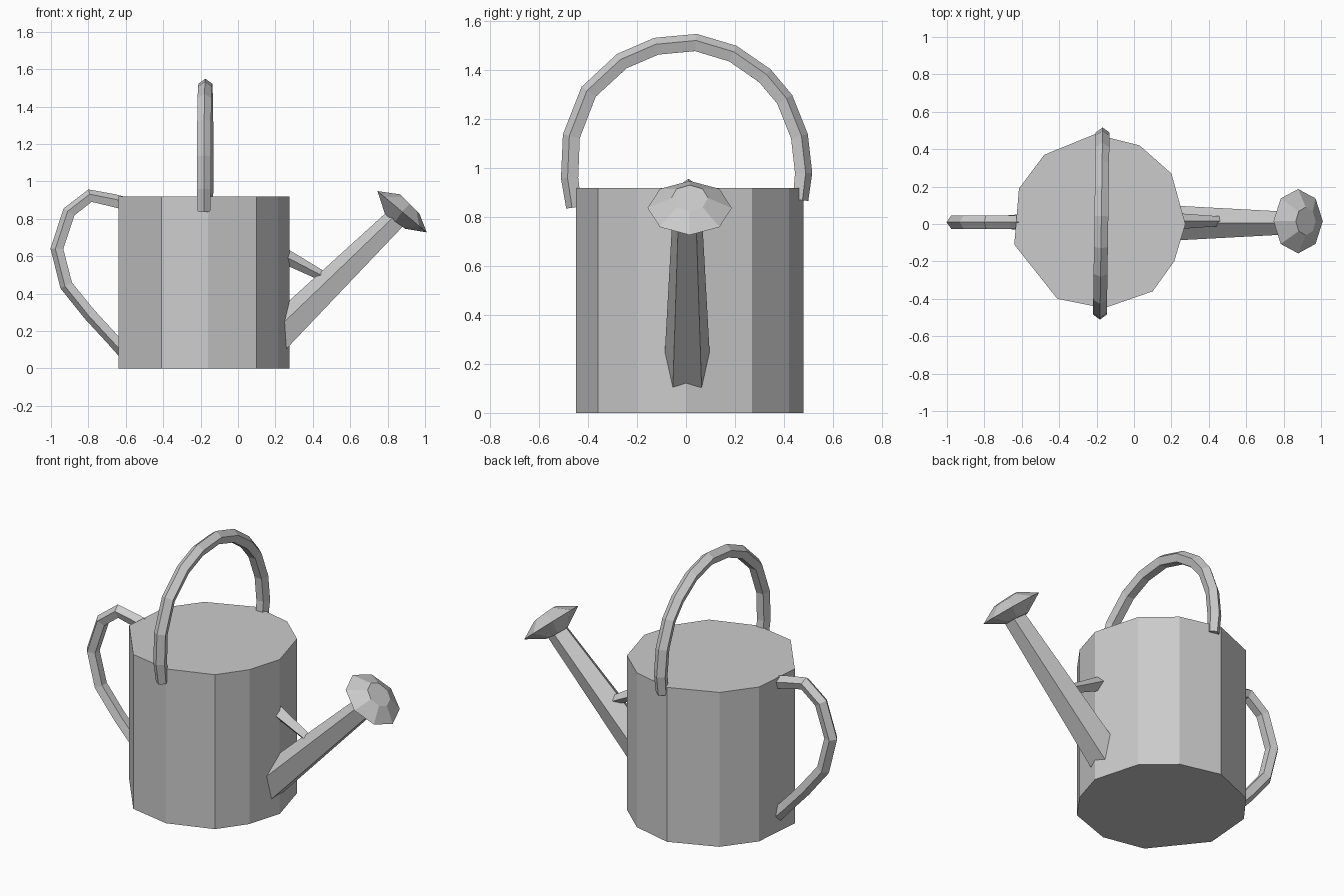
import bpy, bmesh, math
from mathutils import Vector

if "Cube" in bpy.data.objects:
    bpy.data.objects.remove(bpy.data.objects["Cube"])


def skin(name, rings):
    """Bridge equal-sized rings of points and cap both ends."""
    bm = bmesh.new()
    loops = [[bm.verts.new(p) for p in ring] for ring in rings]
    n = len(loops[0])
    for a, b in zip(loops, loops[1:]):
        for i in range(n):
            j = (i + 1) % n
            bm.faces.new((a[i], a[j], b[j], b[i]))
    bm.faces.new(loops[0][::-1])
    bm.faces.new(loops[-1])
    bmesh.ops.recalc_face_normals(bm, faces=bm.faces)
    mesh = bpy.data.meshes.new(name)
    bm.to_mesh(mesh)
    bm.free()
    obj = bpy.data.objects.new(name, mesh)
    bpy.context.collection.objects.link(obj)
    return obj


def tube(name, path, radii, sides, normal, phase=0.0):
    """Low-poly tube along a path lying in the plane with the given normal."""
    pts = [Vector(p) for p in path]
    normal = Vector(normal)
    rings = []
    for k, p in enumerate(pts):
        t = (pts[min(k + 1, len(pts) - 1)] - pts[max(k - 1, 0)]).normalized()
        up = normal.cross(t).normalized()
        side = t.cross(up)
        angles = [phase + math.tau * i / sides for i in range(sides)]
        rings.append([p + (up * math.cos(a) + side * math.sin(a)) * radii[k]
                      for a in angles])
    return skin(name, rings)


# Body: closed, slightly uneven drum
outline = [(-.21, .48), (.03, .42), (.20, .27), (.275, 0), (.215, -.2), (.10, -.36),
           (-.16, -.45), (-.41, -.40), (-.64, -.11), (-.615, .19), (-.48, .37)]
skin("body", [[(x, y, z) for x, y in outline] for z in (0, .92)])

# Carrying handle arching over the top
arch = [(-.455, .84), (-.472, .96), (-.465, 1.13), (-.395, 1.31), (-.26, 1.435),
        (-.12, 1.495), (.04, 1.51), (.19, 1.465), (.32, 1.375), (.40, 1.28),
        (.46, 1.13), (.477, .98), (.465, .87)]
tube("top_handle", [(-.175 + .015 * y, y, z) for y, z in arch],
     [.035] + [.039] * 11 + [.035], 5, (1, 0, 0))

# Rear pouring handle
grip = [(-.59, .875), (-.67, .895), (-.79, .92), (-.90, .835), (-.965, .64),
        (-.915, .445), (-.79, .29), (-.67, .16), (-.59, .08)]
tube("back_handle", [(x, .01, z) for x, z in grip],
     [.038] * 8 + [.045], 5, (0, 1, 0))

# Tapered spout with a ridge underneath
tube("spout", [(.20, .005, .16), (.85, .005, .80)], [.1, .063], 5, (0, 1, 0), math.pi)

# Sprinkler head: flared cone with a faceted domed face
tube("sprinkler_head",
     [(.84, .015, .785), (.8775, .015, .8375), (.918, .015, .878)],
     [.066, .172, .075], 8, (0, 1, 0))

# Brace between body and spout
tube("spout_brace", [(.24, .015, .605), (.46, .015, .49)], [.042, .026], 4, (0, 1, 0))
